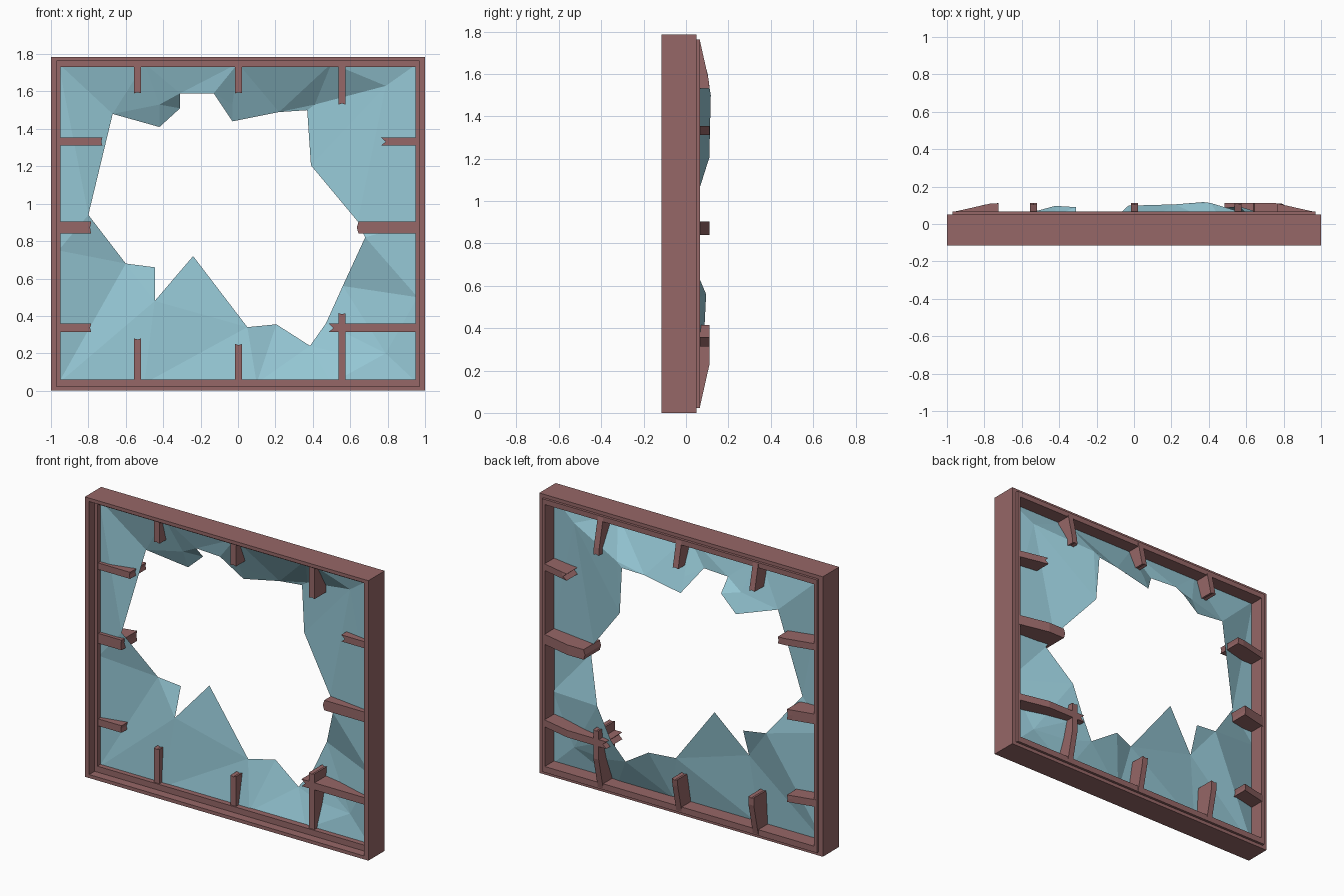
import bpy, bmesh
from mathutils import Vector
from mathutils.geometry import delaunay_2d_cdt

if "Cube" in bpy.data.objects:
    bpy.data.objects.remove(bpy.data.objects["Cube"])


def material(name, rgb):
    m = bpy.data.materials.new(name)
    m.diffuse_color = (*rgb, 1)
    m.use_nodes = True
    m.node_tree.nodes["Principled BSDF"].inputs["Base Color"].default_value = m.diffuse_color
    return m


WOOD = material("dusty red wood", (0.305, 0.136, 0.136))
GLASS = material("pale blue glass", (0.30, 0.57, 0.66))


def add_object(name, bm, mat):
    bmesh.ops.recalc_face_normals(bm, faces=bm.faces)
    me = bpy.data.meshes.new(name)
    bm.to_mesh(me)
    bm.free()
    me.materials.append(mat)
    ob = bpy.data.objects.new(name, me)
    bpy.context.collection.objects.link(ob)
    return ob


def ring(name, outer, inner, y0, y1):
    """Rectangular ring; rectangles are (half width, z low, z high)."""
    bm = bmesh.new()
    loops = []
    for (w, lo, hi), y in ((outer, y0), (outer, y1), (inner, y1), (inner, y0)):
        loops.append([bm.verts.new((x, y, z)) for x, z in
                      ((-w, lo), (w, lo), (w, hi), (-w, hi))])
    for k in range(4):
        a, b = loops[k], loops[(k + 1) % 4]
        for i in range(4):
            j = (i + 1) % 4
            bm.faces.new((a[i], a[j], b[j], b[i]))
    return add_object(name, bm, WOOD)


def bar(name, along_x, pos, start, tip, width, notch):
    """Broken glazing bar: flat front, back swelling to the tip, notched end."""
    bm = bmesh.new()
    sign = 1 if tip > start else -1
    length = abs(tip - start)
    knee = min(0.2, length * 0.8)
    grid = {}
    for i, d in enumerate((0, knee, length)):
        for j in range(3):
            dd = d - (notch if i == 2 and j == 1 else 0)
            back = 0.066 + 0.045 * min(1, d / 0.2)
            a, c = start + sign * dd, pos + (j - 1) * width / 2
            for k, y in enumerate((-0.052, back)):
                co = (a, y, c) if along_x else (c, y, a)
                grid[i, j, k] = bm.verts.new(co)
    for i in range(2):
        for k in range(2):
            for j in range(2):
                bm.faces.new([grid[p] for p in ((i, j, k), (i + 1, j, k),
                                                (i + 1, j + 1, k), (i, j + 1, k))])
        for j in (0, 2):
            bm.faces.new([grid[p] for p in ((i, j, 0), (i + 1, j, 0),
                                            (i + 1, j, 1), (i, j, 1))])
    for i in (0, 2):
        for j in range(2):
            bm.faces.new([grid[p] for p in ((i, j, 0), (i, j + 1, 0),
                                            (i, j + 1, 1), (i, j, 1))])
    return add_object(name, bm, WOOD)


# Frame: deep outer casing and inner lip holding the glass
ring("outer_frame", (1.0, 0.0, 1.785), (0.97, 0.022, 1.763), -0.115, 0.05)
ring("inner_lip", (0.97, 0.022, 1.763), (0.95, 0.06, 1.73), -0.06, 0.066)

# Broken vertical bars: x, lower tip, upper tip
for n, (x, low, high) in enumerate(((-0.537, 0.28, 1.59), (0.003, 0.25, 1.59),
                                    (0.557, 0.415, 1.53))):
    bar(f"lower_bar_{n}", False, x, 0.03, low, 0.038, 0.006)
    bar(f"upper_bar_{n}", False, x, 1.755, high, 0.038, 0.006)

# Broken horizontal bars: z, thickness, left tip, right tip, notch
for n, (z, w, left, right, cut) in enumerate(((0.336, 0.045, -0.785, 0.485, 0.025),
                                              (0.872, 0.064, -0.785, 0.645, -0.01),
                                              (1.332, 0.042, -0.725, 0.765, 0.025))):
    bar(f"left_bar_{n}", True, z, -0.96, left, w, 0.006)
    bar(f"right_bar_{n}", True, z, 0.96, right, w, cut)

# Shattered glass: edge of the hole as x, z, y
HOLE = [(-.67, 1.48, .03), (-.42, 1.41, .097), (-.31, 1.51, .09), (-.31, 1.59, .02),
        (-.13, 1.59, .005), (-.03, 1.44, .098), (.22, 1.49, .105), (.37, 1.50, .117),
        (.39, 1.205, .11), (.64, .905, .015), (.68, .82, -.015), (.56, .56, .095),
        (.47, .36, .085), (.385, .24, .06), (.205, .355, .085), (.05, .34, .03),
        (-.24, .72, .055), (-.445, .48, .0), (-.445, .66, .06), (-.6, .68, .05),
        (-.8, .94, -.03)]
BASE = -0.03
EDGE = [(-.96, .04, BASE), (-.5, .04, BASE), (.1, .04, BASE), (.5, .04, BASE),
        (.96, .04, BASE), (.96, .5, BASE), (.96, .9, BASE), (.96, 1.75, BASE),
        (.5, 1.75, BASE), (0, 1.75, BASE), (-.5, 1.75, BASE), (-.96, 1.75, BASE),
        (-.96, .75, BASE)]
# creases inside the sheet
CREASE = [(.41, 1.53, .112), (-.03, 1.53, .06), (.79, 1.63, .0), (.79, .2, .0),
          (.55, .2, .03), (-.42, 1.53, .045)]


def inside_hole(p):
    hit = False
    for (ax, az, _), (bx, bz, _) in zip(HOLE, HOLE[1:] + HOLE[:1]):
        if (az > p.y) != (bz > p.y) and p.x < ax + (p.y - az) * (bx - ax) / (bz - az):
            hit = not hit
    return hit


points = HOLE + EDGE + CREASE
h, e = len(HOLE), len(EDGE)
edges = [(i, (i + 1) % h) for i in range(h)] + [(h + i, h + (i + 1) % e) for i in range(e)]
co, _, tris, ids, _, _ = delaunay_2d_cdt([Vector(p[:2]) for p in points], edges, [], 0, 1e-5)
bm = bmesh.new()
verts = [bm.verts.new((c.x, points[o[0]][2] if o else 0.03, c.y)) for c, o in zip(co, ids)]
for t in tris:
    if not inside_hole(sum((co[i] for i in t), Vector((0, 0))) / len(t)):
        bm.faces.new([verts[i] for i in t])
for v in [v for v in bm.verts if not v.link_faces]:
    bm.verts.remove(v)
add_object("broken_glass", bm, GLASS)
